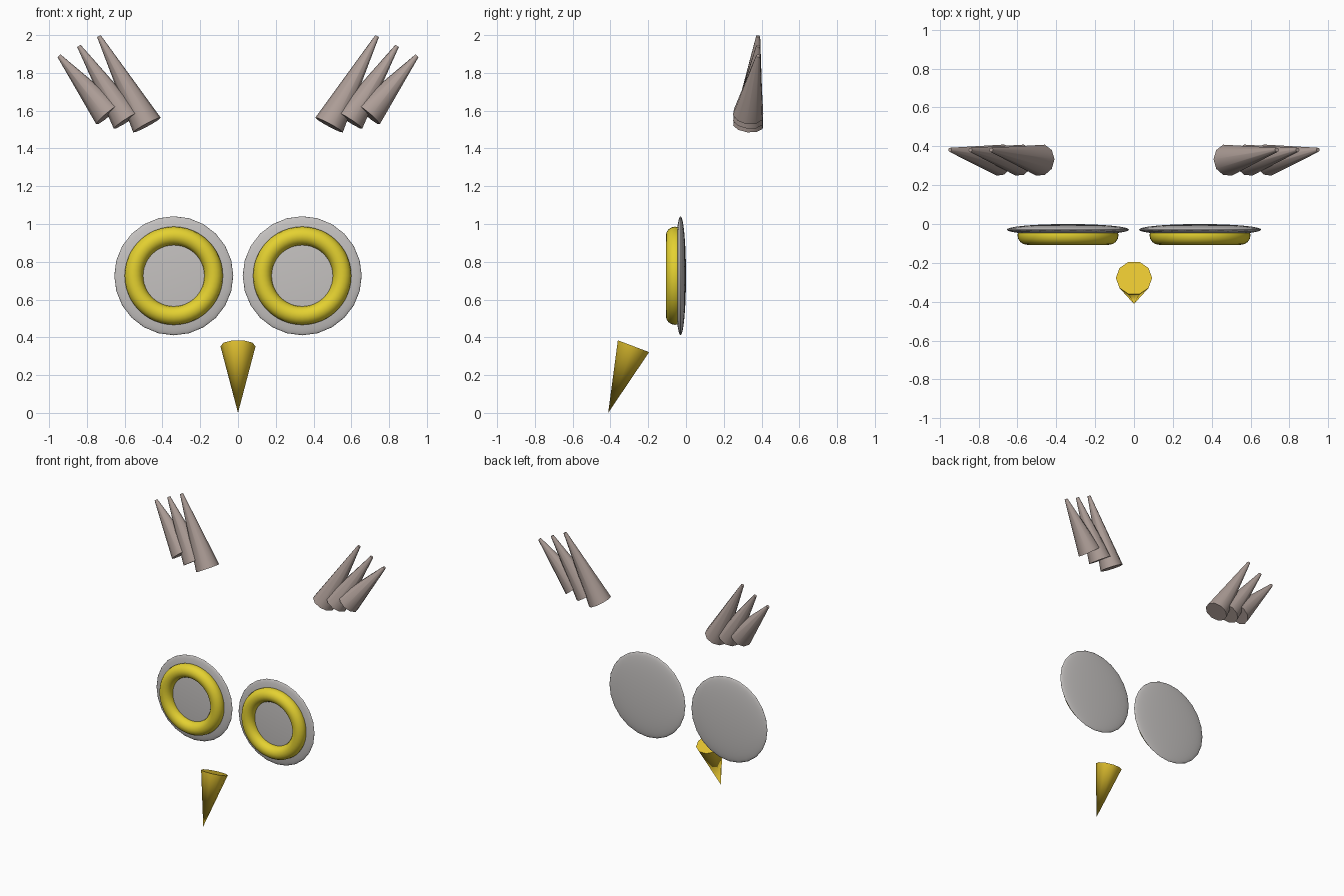
import bpy, bmesh, math
from mathutils import Vector, Matrix

if "Cube" in bpy.data.objects:
    bpy.data.objects.remove(bpy.data.objects["Cube"])


def material(name, rgb):
    m = bpy.data.materials.new(name)
    m.diffuse_color = (*rgb, 1)
    m.use_nodes = True
    m.node_tree.nodes["Principled BSDF"].inputs["Base Color"].default_value = m.diffuse_color
    return m


YELLOW = material("eye_yellow", (0.78, 0.64, 0.03))
ORANGE = material("beak_gold", (0.78, 0.55, 0.03))
BROWN = material("feather_brown", (0.42, 0.34, 0.31))
GREY = material("disc_grey", (0.56, 0.54, 0.53))


def finish(obj, name, mat, angle=40):
    obj.name = name
    obj.data.materials.append(mat)
    bpy.ops.object.select_all(action='DESELECT')
    obj.select_set(True)
    bpy.context.view_layer.objects.active = obj
    bpy.ops.object.shade_smooth_by_angle(angle=math.radians(angle))


def spike(name, base, tip, r1, r2, side, mat):
    """Ten-sided cone from base to tip, with a corner pointing along side."""
    base, tip, side = Vector(base), Vector(tip), Vector(side)
    z = (tip - base).normalized()
    y = (side - z * side.dot(z)).normalized()
    x = y.cross(z)
    rot = Matrix((x, y, z)).transposed().to_4x4()
    bm = bmesh.new()
    bmesh.ops.create_cone(bm, cap_ends=True, segments=10, radius1=r1, radius2=r2,
                          depth=(tip - base).length,
                          matrix=Matrix.Translation((base + tip) / 2) @ rot)
    bmesh.ops.remove_doubles(bm, verts=bm.verts, dist=1e-5)
    mesh = bpy.data.meshes.new(name)
    bm.to_mesh(mesh)
    bm.free()
    obj = bpy.data.objects.new(name, mesh)
    bpy.context.collection.objects.link(obj)
    finish(obj, name, mat)


# feather: base x, base z, tip x, tip z
FEATHERS = [(0.482, 1.524, 0.736, 1.994),
            (0.588, 1.549, 0.842, 1.942),
            (0.687, 1.580, 0.947, 1.890)]

for s, label in ((-1, "left"), (1, "right")):
    # flattened facial disc
    bpy.ops.mesh.primitive_uv_sphere_add(segments=24, ring_count=16, radius=1,
                                         location=(s * 0.34, -0.029, 0.726),
                                         rotation=(math.pi / 2, 0, 0))
    disc = bpy.context.object
    disc.scale = (0.315, 0.315, 0.029)
    finish(disc, f"face_disc_{label}", GREY, 60)

    # eye ring
    bpy.ops.mesh.primitive_torus_add(major_segments=48, minor_segments=16,
                                     major_radius=0.211, minor_radius=0.049,
                                     location=(s * 0.34, -0.058, 0.726),
                                     rotation=(math.pi / 2, 0, 0))
    finish(bpy.context.object, f"eye_ring_{label}", YELLOW, 60)

    # ear tuft feathers
    for i, (bx, bz, tx, tz) in enumerate(FEATHERS, 1):
        spike(f"ear_feather_{label}_{i}", (s * bx, 0.329, bz), (s * tx, 0.382, tz),
              0.0825, 0.011, (1, 0, 0), BROWN)

# beak
spike("beak", (0, -0.278, 0.353), (0, -0.412, 0.0), 0.093, 0.0, (1, 0, 0), ORANGE)
